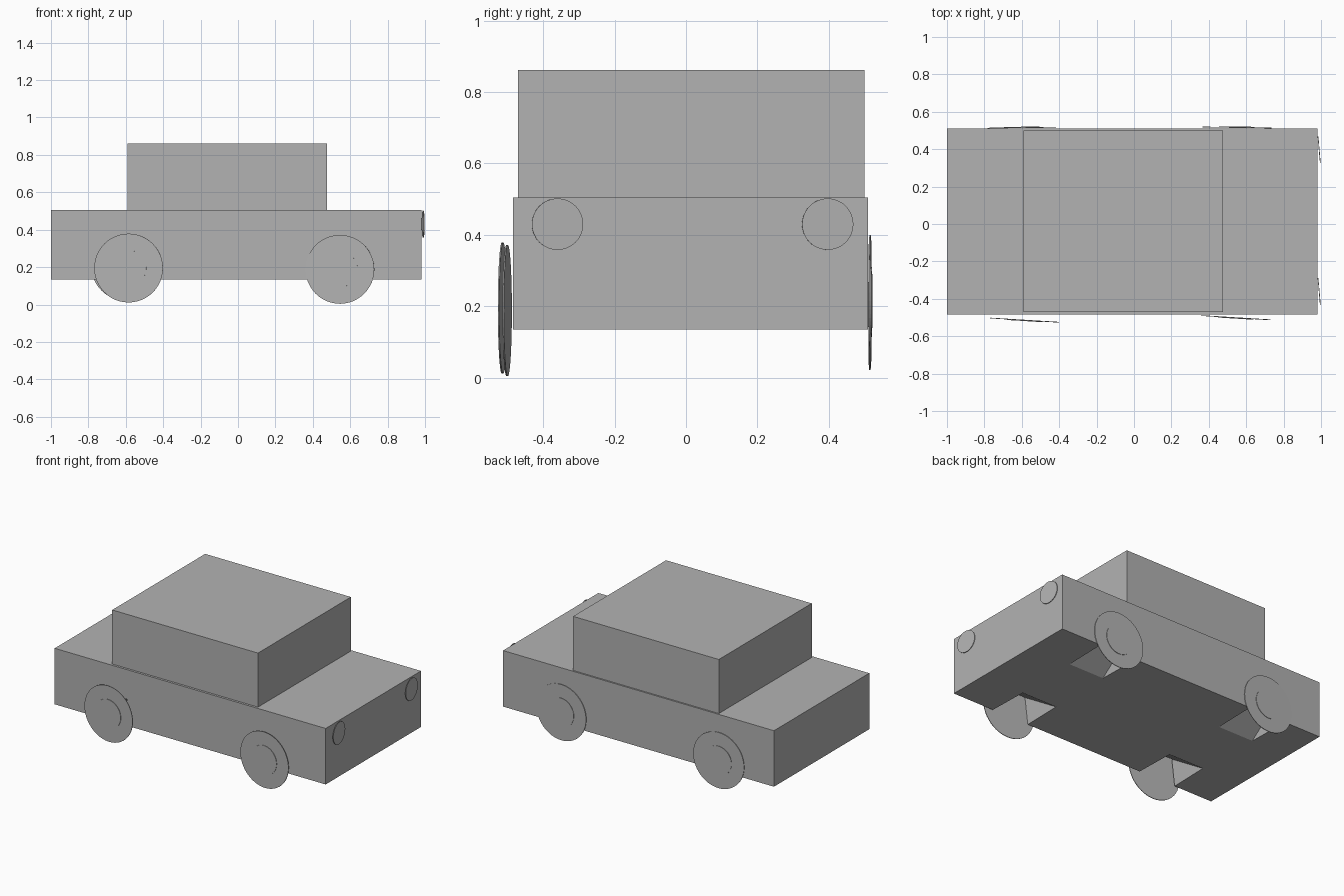
import bpy, bmesh, math
from mathutils import Matrix, Vector

old = bpy.data.objects.get("Cube")
if old:
    bpy.data.objects.remove(old, do_unlink=True)

# One plain grey for the whole model
grey = bpy.data.materials.new("plain grey")
grey.use_nodes = True
grey.diffuse_color = (0.448, 0.448, 0.448, 1)
grey.node_tree.nodes["Principled BSDF"].inputs["Base Color"].default_value = grey.diffuse_color


def finish(name, bm):
    bmesh.ops.recalc_face_normals(bm, faces=bm.faces)
    mesh = bpy.data.meshes.new(name)
    bm.to_mesh(mesh)
    bm.free()
    mesh.materials.append(grey)
    obj = bpy.data.objects.new(name, mesh)
    bpy.context.collection.objects.link(obj)
    return obj


def box(name, low, high):
    low, high = Vector(low), Vector(high)
    bm = bmesh.new()
    bmesh.ops.create_cube(bm, size=1)
    bmesh.ops.scale(bm, vec=high - low, verts=bm.verts)
    bmesh.ops.translate(bm, vec=(low + high) / 2, verts=bm.verts)
    return finish(name, bm)


def disc(name, centre, radius, facing, turn, thickness=0.004):
    """Thin round plate whose axis points along facing, turned slightly about z."""
    bm = bmesh.new()
    bmesh.ops.create_cone(bm, cap_ends=True, segments=48, radius1=radius,
                          radius2=radius, depth=thickness)
    aim = Vector(facing).to_track_quat("Z", "Y").to_matrix().to_4x4()
    place = Matrix.Translation(centre) @ Matrix.Rotation(math.radians(turn), 4, "Z") @ aim
    bmesh.ops.transform(bm, matrix=place, verts=bm.verts)
    return finish(name, bm)


def well_cutter(x, outer, inner):
    """Wedge that is tall at the flank and runs out towards the middle."""
    bm = bmesh.new()
    for half, y, z in ((0.14, outer, 0.1), (0.11, outer, 0.34), (0.13, inner, 0.11)):
        for side in (-1, 1):
            bm.verts.new((x + side * half, y, z))
    bmesh.ops.convex_hull(bm, input=bm.verts)
    return finish("well_cutter", bm)


# Main body and cabin
body = box("body", (-1, -0.485, 0.135), (0.98, 0.51, 0.505))
box("cabin", (-0.59, -0.47, 0.505), (0.475, 0.5, 0.862))

# Wheels with hub plates, and the wedge-shaped wells behind them
wheels = [
    ("rear_right", -0.585, -0.514, 0.195, -3.5),
    ("front_right", 0.545, -0.501, 0.188, -3.5),
    ("rear_left", -0.6, 0.515, 0.205, 0.8),
    ("front_left", 0.55, 0.516, 0.215, -0.8),
]
for label, x, y, z, turn in wheels:
    side = math.copysign(1, y)
    disc(label + "_wheel", (x, y, z), 0.184, (0, side, 0), turn)
    disc(label + "_hub", (x, y + side * 0.003, z), 0.095, (0, side, 0), turn)

    cutter = well_cutter(x, side * 0.53, 0.18 if side > 0 else -0.18)
    cut = body.modifiers.new("wheel well", "BOOLEAN")
    cut.operation = "DIFFERENCE"
    cut.solver = "EXACT"
    cut.object = cutter
    bpy.context.view_layer.objects.active = body
    bpy.ops.object.modifier_apply(modifier=cut.name)
    bpy.data.objects.remove(cutter, do_unlink=True)

# Headlights on the nose
for label, y in (("right", -0.36), ("left", 0.397)):
    disc(label + "_headlight", (0.99, y, 0.43), 0.072, (1, 0, 0), 5)
